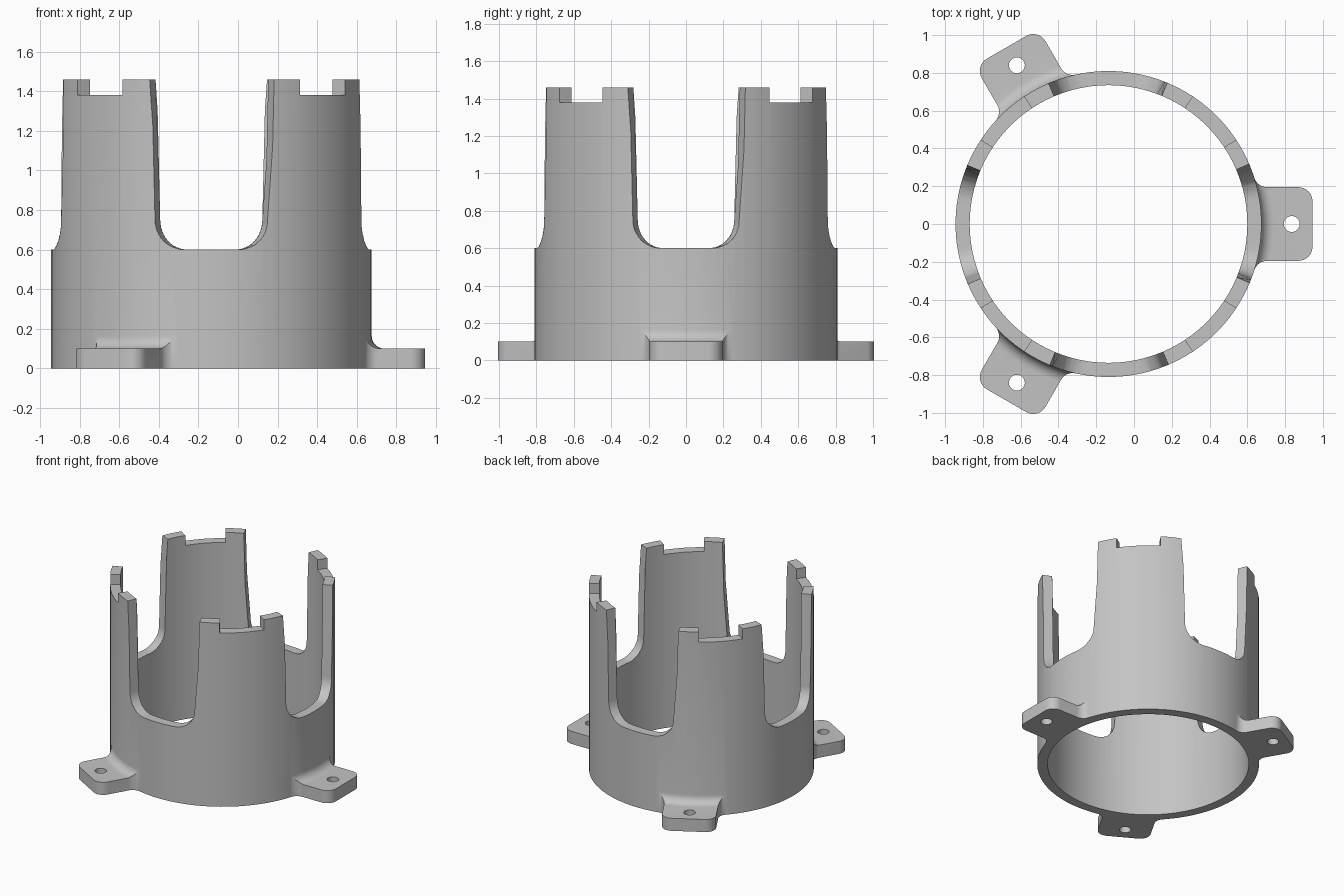
import bpy, bmesh
from math import sin, cos, tan, pi, radians, sqrt, atan2
from mathutils import Matrix, Vector

CX = -0.135               # ring axis
R, RI = 0.81, 0.735       # outer and inner radius
TOP, FLOOR = 1.46, 0.60   # post tops and slot floors
TAB_H, FILLET = 0.10, 0.065
SEGS = 96

cube = bpy.data.objects.get("Cube")
if cube:
    bpy.data.objects.remove(cube, do_unlink=True)

grey = bpy.data.materials.new("light grey plastic")
grey.use_nodes = True
grey.diffuse_color = (0.55, 0.55, 0.55, 1)
grey.node_tree.nodes["Principled BSDF"].inputs["Base Color"].default_value = grey.diffuse_color


def make(name, bm, angle=0.0):
    """Turn a bmesh into an object rotated about the ring axis."""
    bmesh.ops.recalc_face_normals(bm, faces=bm.faces)
    bm.transform(Matrix.Translation((CX, 0, 0)) @ Matrix.Rotation(angle, 4, "Z"))
    mesh = bpy.data.meshes.new(name)
    bm.to_mesh(mesh)
    bm.free()
    mesh.materials.append(grey)
    obj = bpy.data.objects.new(name, mesh)
    bpy.context.collection.objects.link(obj)
    return obj


def loft(name, lower, upper, angle=0.0):
    """Solid between two matching outlines."""
    bm = bmesh.new()
    a = [bm.verts.new(p) for p in lower]
    b = [bm.verts.new(p) for p in upper]
    bm.faces.new(a)
    bm.faces.new(b)
    n = len(a)
    for i in range(n):
        j = (i + 1) % n
        bm.faces.new((a[i], a[j], b[j], b[i]))
    return make(name, bm, angle)


def lathe(name, profile):
    """Closed (radius, height) profile swept around the ring axis."""
    bm = bmesh.new()
    rings = []
    for s in range(SEGS):
        t = 2 * pi * s / SEGS
        rings.append([bm.verts.new((r * cos(t), r * sin(t), z)) for r, z in profile])
    n = len(profile)
    for s in range(SEGS):
        a, b = rings[s], rings[(s + 1) % SEGS]
        for i in range(n):
            j = (i + 1) % n
            bm.faces.new((a[i], b[i], b[j], a[j]))
    return make(name, bm)


def wedge(name, profile, angle):
    """Radial cutter whose width grows with distance from the axis."""
    near, far = ([(d, t * d, z) for t, z in profile] for d in (0.4, 1.2))
    return loft(name, near, far, angle)


def boolean(target, other, operation):
    """Combine two objects and discard the second."""
    mod = target.modifiers.new("combine", "BOOLEAN")
    mod.operation, mod.object, mod.solver = operation, other, "EXACT"
    with bpy.context.temp_override(object=target, active_object=target, selected_objects=[target]):
        bpy.ops.object.modifier_apply(modifier=mod.name)
    bpy.data.objects.remove(other, do_unlink=True)


def arc(cx, cy, rx, ry, start, end, steps=8):
    angles = (start + (end - start) * i / steps for i in range(steps + 1))
    return [(cx + rx * cos(a), cy + ry * sin(a)) for a in angles]


def mirrored(half):
    return half + [(-x, y) for x, y in reversed(half)]


# Tube
body = lathe("slotted_holder", [(RI, 0), (R, 0), (R, TOP), (RI, TOP)])

# Four tapered slots with rounded lower corners, and four notches in the posts
slot = mirrored(arc(0.165, 0.75, 0.21, 0.15, -pi / 2, 0, 12) + [(0.431, TOP + 0.14)])
w = tan(radians(11.5))
notch = mirrored([(w, 1.38), (w, TOP + 0.14)])
for k in range(4):
    boolean(body, wedge("slot_cutter", slot, k * pi / 2), "DIFFERENCE")
    boolean(body, wedge("notch_cutter", notch, k * pi / 2 + pi / 4), "DIFFERENCE")

# Mounting tab outline: flared root, rounded outer corners
HALF, END, BLEND, CORNER = 0.195, 1.08, 0.07, 0.075
yc = HALF + BLEND
xc = sqrt((R + BLEND) ** 2 - yc ** 2)
root = atan2(yc, xc)
side = arc(xc, yc, BLEND, BLEND, root + pi, 1.5 * pi)
side += arc(END - CORNER, HALF - CORNER, CORNER, CORNER, pi / 2, 0)
back = arc(0, 0, 0.775, 0.775, -root, root, 10)
outline = back + side + [(x, -y) for x, y in reversed(side)]

for k in range(3):
    angle = k * 2 * pi / 3
    tab = loft("mounting_tab", [(x, y, 0) for x, y in outline],
               [(x, y, TAB_H + FILLET + 0.01) for x, y in outline], angle)
    # Trim above the tab, leaving a curved fillet against the tube
    curve = arc(R + FILLET, TAB_H + FILLET, FILLET, FILLET, pi, 1.5 * pi)
    trim = [(R - 0.01, 0.4), (R - 0.01, TAB_H + FILLET)] + curve + [(1.3, TAB_H), (1.3, 0.4)]
    boolean(tab, lathe("fillet_cutter", trim), "DIFFERENCE")
    # Screw hole
    hole = arc(0.97, 0, 0.042, 0.042, 0, 2 * pi, 32)[:-1]
    boolean(tab, loft("hole_cutter", [(x, y, -0.1) for x, y in hole],
                      [(x, y, 0.3) for x, y in hole], angle), "DIFFERENCE")
    boolean(body, tab, "UNION")

# Smooth curved faces, crisp edges
for o in bpy.context.selected_objects:
    o.select_set(False)
body.select_set(True)
bpy.context.view_layer.objects.active = body
bpy.ops.object.shade_smooth_by_angle(angle=radians(30))
